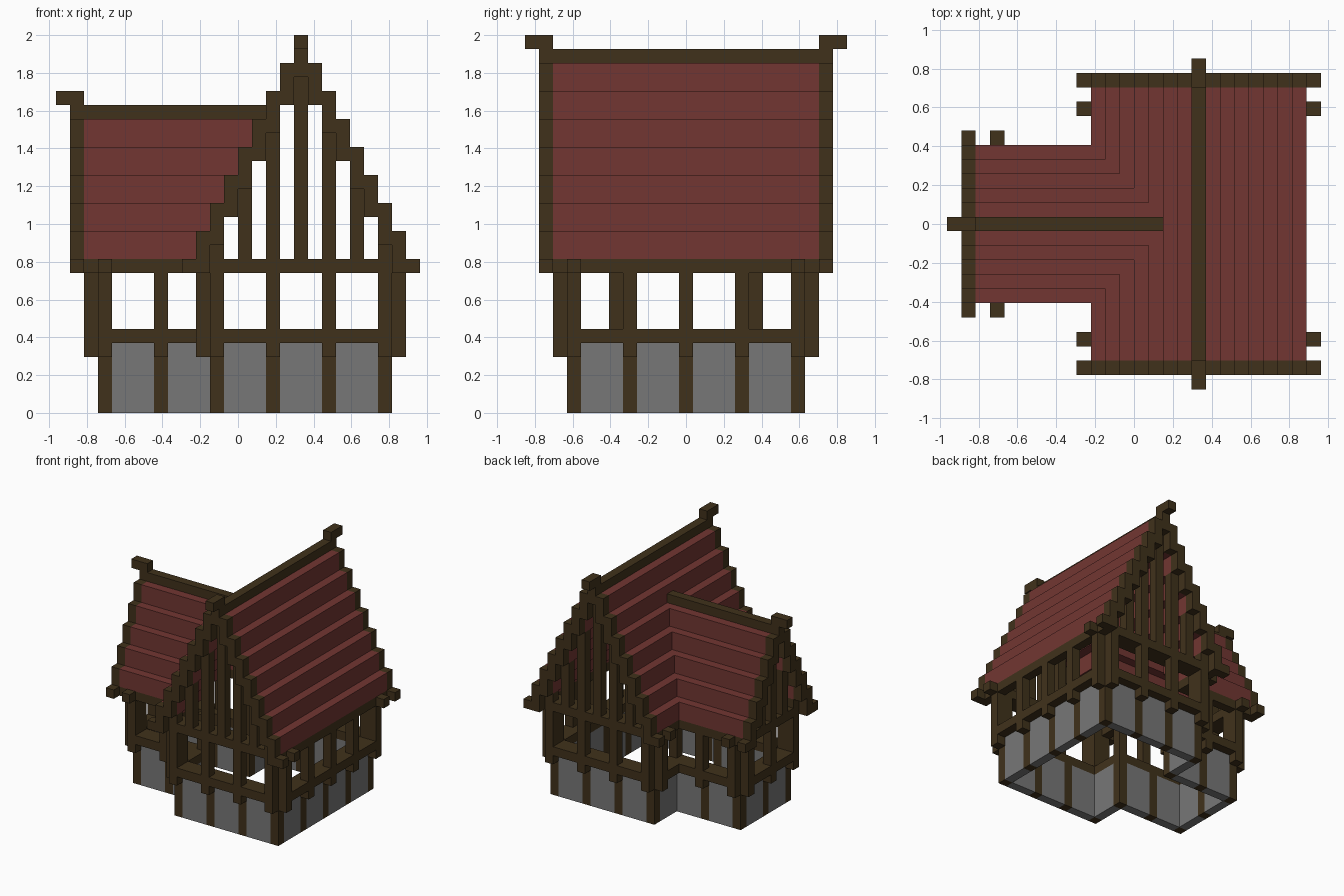
import bpy, bmesh
from mathutils import Matrix, Vector

U = 2 / 27  # one building block

cube = bpy.data.objects.get("Cube")
if cube:
    bpy.data.objects.remove(cube, do_unlink=True)


def material(name, rgb):
    m = bpy.data.materials.new(name)
    m.use_nodes = True
    m.diffuse_color = (*rgb, 1)
    m.node_tree.nodes["Principled BSDF"].inputs["Base Color"].default_value = (*rgb, 1)
    return m


TIMBER = material("dark_timber", (0.051, 0.031, 0.011))
TILE = material("red_tile", (0.168, 0.037, 0.032))
STONE = material("grey_stone", (0.185, 0.185, 0.185))


def build(name, mat, boxes):
    """Join boxes given as (x0, x1, y0, y1, z0, z1) in blocks into one object."""
    bm = bmesh.new()
    for x0, x1, y0, y1, z0, z1 in boxes:
        size = Vector((x1 - x0, y1 - y0, z1 - z0)) * U
        mid = Vector((x0 + x1, y0 + y1, z0 + z1)) * U / 2
        bmesh.ops.create_cube(bm, size=1, matrix=Matrix.Translation(mid) @ Matrix.Diagonal((*size, 1)))
    me = bpy.data.meshes.new(name)
    bm.to_mesh(me)
    bm.free()
    me.materials.append(mat)
    ob = bpy.data.objects.new(name, me)
    bpy.context.collection.objects.link(ob)


def both(boxes):
    """Add the copy mirrored front to back."""
    return boxes + [(a, b, -d, -c, e, f) for a, b, c, d, e, f in boxes]


def main_both(boxes):
    """Add the copy mirrored about the main ridge."""
    return boxes + [(9 - b, 9 - a, c, d, e, f) for a, b, c, d, e, f in boxes]


# Post positions: lower corner of each one-block post
main_x, main_y = (-2, 2, 6, 10), (-8.5, -4.5, -0.5, 3.5, 7.5)
wing_x, wing_y = (-10, -6), (-4.5, -0.5, 3.5)


# Stone panels between the lower posts
panels = both([(-2, -1, 4.5, 7.5, 0, 5)])
for x in main_x[:-1]:
    panels += both([(x + 1, x + 4, 7.5, 8.5, 0, 5)])
for y in main_y[:-1]:
    panels.append((10, 11, y + 1, y + 4, 0, 5))
for x in wing_x:
    panels += both([(x + 1, x + 4, 3.5, 4.5, 0, 5)])
for y in wing_y[:-1]:
    panels.append((-10, -9, y + 1, y + 4, 0, 5))
build("stone_walls", STONE, panels)

# Lower posts, with the corner ones running up to the roof
posts = both([(x, x + 1, 7.5, 8.5, 0, 10 if x in (-2, 10) else 5) for x in main_x])
posts += [(10, 11, y, y + 1, 0, 5) for y in main_y[1:-1]]
posts += both([(x, x + 1, 3.5, 4.5, 0, 5 if x == -6 else 10) for x in (*wing_x, -2)])
posts += [(-10, -9, -0.5, 0.5, 0, 5)]
build("lower_posts", TIMBER, posts)

# Floor beams: one row on the wall, one row overhanging it
build("wall_top_beams", TIMBER, [(10, 11, -7.5, 7.5, 5, 6), (-10, -9, -3.5, 3.5, 5, 6)] + both([
    (-1, 10, 7.5, 8.5, 5, 6), (-2, -1, 4.5, 7.5, 5, 6), (-9, -2, 3.5, 4.5, 5, 6)]))
build("overhanging_beams", TIMBER, [(11, 12, -8.5, 8.5, 5, 6), (-11, -10, -4.5, 4.5, 5, 6)] + both([
    (-2, 11, 8.5, 9.5, 5, 6), (-3, -2, 4.5, 8.5, 5, 6), (-10, -3, 4.5, 5.5, 5, 6)]))


def upper(z0, z1):
    """One piece of the given height at every post of the overhanging storey."""
    out = both([(x, x + 1, 8.5, 9.5, z0, z1) for x in main_x])
    out += [(11, 12, y, y + 1, z0, z1) for y in main_y]
    out += both([(-3, -2, 7.5, 8.5, z0, z1)])
    out += both([(x, x + 1, 4.5, 5.5, z0, z1) for x in wing_x])
    return out + [(-11, -10, y, y + 1, z0, z1) for y in wing_y]


build("floor_brackets", TIMBER, upper(4, 5))
build("upper_posts", TIMBER, upper(6, 10))

# Tie beams: gable beams, and cross beams with projecting ends
build("gable_beams", TIMBER, both([(-2, 11, 8.5, 9.5, 10, 11)]) + [(-11, -10, -4.5, 4.5, 10, 11)])
build("cross_beams", TIMBER, both([(-4, 13, 7.5, 8.5, 10, 11)]) + [(-10, -9, -6.5, 6.5, 10, 11)])

# Main roof: stepped courses, the wing side stops at the valley
tiles, verge = [], []
for k in range(7):
    z0, z1 = 10 + 2 * k, 13 + 2 * k
    base = z0 + 1 if k == 0 else z0
    inner = 4.5 - k
    tiles.append((11 - k, 12 - k, -9.5, 9.5, base, z1))
    if inner > 0:
        tiles += both([(k - 3, k - 2, inner, 9.5, base, z1)])
    else:
        tiles.append((k - 3, k - 2, -9.5, 9.5, base, z1))
    verge += main_both(both([(11 - k, 12 - k, 9.5, 10.5, z0, z1)]))
tiles.append((4, 5, -9.5, 9.5, 24, 25))
verge += both([(4, 5, 9.5, 10.5, 24, 25)])
verge += main_both(both([(12, 13, 9.5, 10.5, 10, 11)]))
build("main_roof_tiles", TILE, tiles)
build("main_verge_boards", TIMBER, verge)
build("main_eaves", TIMBER, [(11, 12, -9.5, 9.5, 10, 11)] + both([(-3, -2, 4.5, 9.5, 10, 11)]))
build("main_ridge", TIMBER, [(4, 5, -10.5, 10.5, 25, 26)] + both([(4, 5, 9.5, 11.5, 26, 27)]))

# Wing roof: each course runs in to the matching main course
tiles, verge = [], []
for k in range(5):
    z0, z1 = 10 + 2 * k, 13 + 2 * k
    base = z0 + 1 if k == 0 else z0
    tiles += both([(-11, k - 3 + (k > 0), 4.5 - k, 5.5 - k, base, z1)])
    verge += both([(-12, -11, 4.5 - k, 5.5 - k, z0, z1)])
tiles.append((-11, 2, -0.5, 0.5, 20, 21))
verge += [(-12, -11, -0.5, 0.5, 20, 21)] + both([(-12, -11, 5.5, 6.5, 10, 11)])
build("wing_roof_tiles", TILE, tiles)
build("wing_verge_boards", TIMBER, verge)
build("wing_eaves", TIMBER, both([(-11, -3, 4.5, 5.5, 10, 11)]))
build("wing_ridge", TIMBER, [(-12, 2, -0.5, 0.5, 21, 22), (-13, -11, -0.5, 0.5, 22, 23)])

# Gable studs rise to the underside of the roof steps
studs = both([(4, 5, 8.5, 9.5, 11, 24)])
for k in (1, 3, 5):
    studs += main_both(both([(11 - k, 12 - k, 8.5, 9.5, 11, 10 + 2 * k)]))
build("main_gable_studs", TIMBER, studs)
build("wing_gable_studs", TIMBER, [(-11, -10, -0.5, 0.5, 11, 20)] + both(
    [(-11, -10, 4.5 - k, 5.5 - k, 11, 10 + 2 * k) for k in (1, 3)]))
